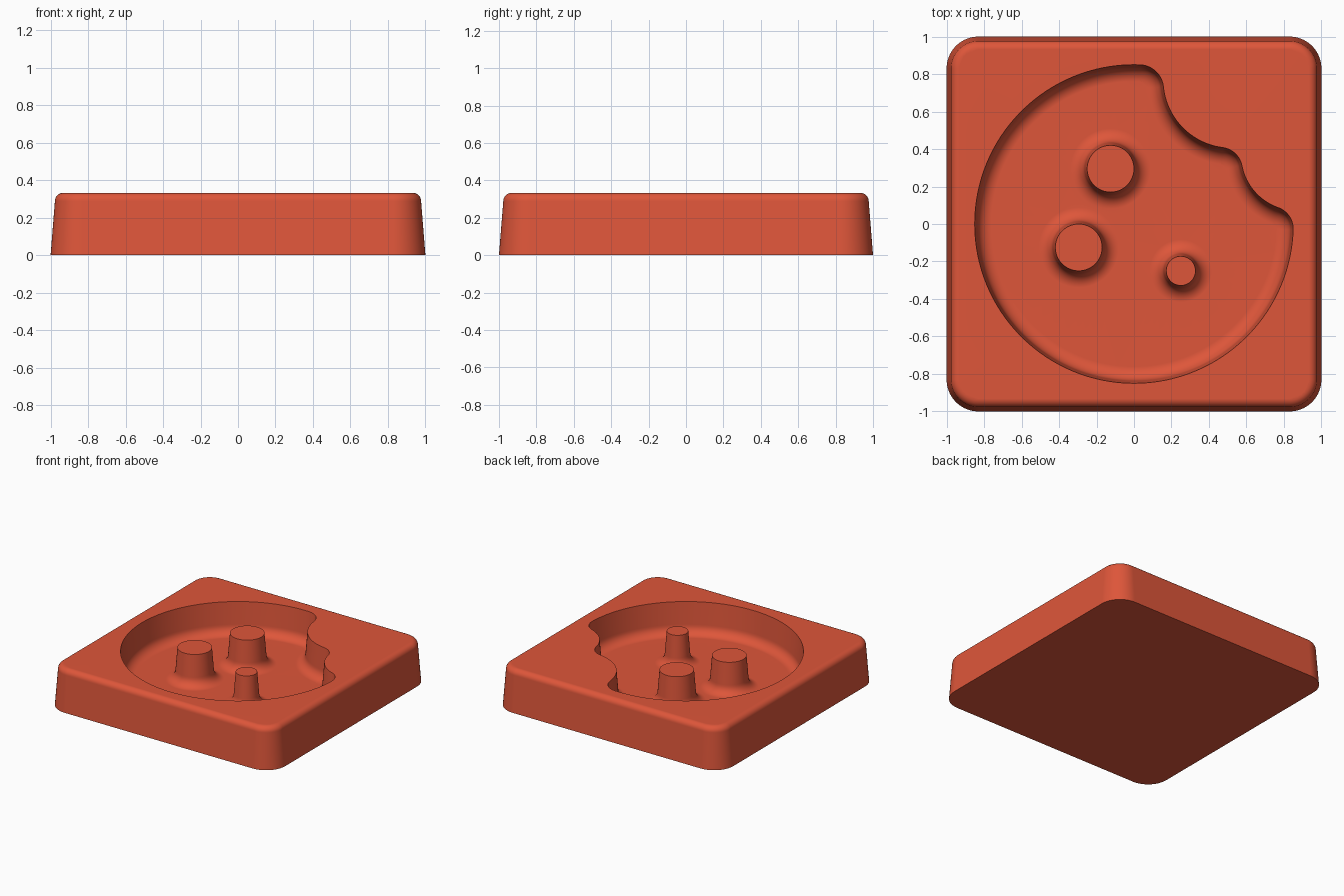
import bpy
import bmesh
from math import cos, sin, pi, tau, atan2, hypot, sqrt
from mathutils import Vector

cube = bpy.data.objects.get("Cube")
if cube:
    bpy.data.objects.remove(cube, do_unlink=True)

HEIGHT, FLOOR, DRAFT = 0.333, 0.083, 0.08
FILLET, EDGE, CORNER = 0.075, 0.045, 0.17

red = bpy.data.materials.new("brick red")
red.use_nodes = True
red.diffuse_color = (0.73, 0.093, 0.042, 1)
red.node_tree.nodes["Principled BSDF"].inputs["Base Color"].default_value = red.diffuse_color


def arc(center, radius, a, b, steps):
    return [(center[0] + radius * cos(a + (b - a) * i / steps),
             center[1] + radius * sin(a + (b - a) * i / steps)) for i in range(steps)]


def tangent_center(c0, r0, c1, r1):
    """Point at distance r0 from c0 and r1 from c1, left of the line c0-c1."""
    line = c1 - c0
    d = line.length
    a = (r0 * r0 - r1 * r1 + d * d) / (2 * d)
    u = line / d
    return c0 + u * a + Vector((-u.y, u.x)) * sqrt(r0 * r0 - a * a)


def angle(a, b):
    return atan2(b.y - a.y, b.x - a.x)


# Bitten disc: main circle, two bites and three rounded tips
DISC, R = Vector((0, 0)), 0.85
BITE_A, RA = Vector((0.52, 0.77)), 0.365
BITE_B, RB = Vector((0.87, 0.37)), 0.30
T1, T2, T3 = 0.13, 0.12, 0.12
TIP_1 = tangent_center(DISC, R - T1, BITE_A, RA + T1)
TIP_2 = tangent_center(BITE_B, RB + T2, BITE_A, RA + T2)
TIP_3 = tangent_center(BITE_B, RB + T3, DISC, R - T3)


def bitten_disc(inset):
    start, end = angle(DISC, TIP_1), angle(DISC, TIP_3)
    pieces = [
        (DISC, R - inset, start, end, 1, 120),
        (TIP_3, T3 - inset, end, angle(TIP_3, BITE_B), 1, 20),
        (BITE_B, RB + inset, angle(BITE_B, TIP_3), angle(BITE_B, TIP_2), -1, 24),
        (TIP_2, T2 - inset, angle(TIP_2, BITE_B), angle(TIP_2, BITE_A), 1, 16),
        (BITE_A, RA + inset, angle(BITE_A, TIP_2), angle(BITE_A, TIP_1), -1, 32),
        (TIP_1, T1 - inset, angle(TIP_1, BITE_A), start, 1, 20),
    ]
    points = []
    for center, radius, a, b, turn, steps in pieces:
        sweep = ((b - a) * turn) % tau * turn
        points += arc(center, radius, a, a + sweep, steps)
    return points


def rounded_square(inset):
    points = []
    c = 1 - CORNER
    for i in range(4):
        a = i * pi / 2
        s = pi / 4 + a
        center = (c * sqrt(2) * cos(s), c * sqrt(2) * sin(s))
        points += arc(center, CORNER - inset, a, a + pi / 2, 14)
        points.append((center[0] + (CORNER - inset) * cos(a + pi / 2),
                       center[1] + (CORNER - inset) * sin(a + pi / 2)))
    return points


def hollow_profile():
    """Offset and height pairs: drafted wall, then a fillet into the floor."""
    z0 = FLOOR + FILLET
    d0 = (HEIGHT - z0) * DRAFT
    curve = [(d0 + FILLET * (1 - cos(i * pi / 16)), z0 - FILLET * sin(i * pi / 16))
             for i in range(9)]
    return [(0, HEIGHT)] + curve


bm = bmesh.new()


def sweep_rings(shape, profile):
    """Skin a closed outline through a profile; return first and last rings."""
    rings = [[bm.verts.new((x, y, z)) for x, y in shape(d)] for d, z in profile]
    for low, high in zip(rings, rings[1:]):
        for i in range(len(low)):
            j = (i + 1) % len(low)
            bm.faces.new((low[i], low[j], high[j], high[i]))
    return rings[0], rings[-1]


def fill(*rings):
    edges = [bm.edges.get((r[i - 1], r[i])) for r in rings for i in range(len(r))]
    bmesh.ops.triangle_fill(bm, use_beauty=True, use_dissolve=False, edges=edges)


# Outer block with drafted sides and a rounded top edge
z_edge = HEIGHT - EDGE
d_edge = z_edge * DRAFT
block_profile = [(0, 0)] + [(d_edge + EDGE * (1 - cos(i * pi / 16)),
                             z_edge + EDGE * sin(i * pi / 16)) for i in range(9)]
bottom, top_rim = sweep_rings(rounded_square, block_profile)
bm.faces.new(bottom)

# Hollow wall
hollow_rim, floor_rim = sweep_rings(bitten_disc, hollow_profile())
fill(top_rim, hollow_rim)

# Three flared posts, flush with the top
post_bases = []
for x, y, radius in ((-0.125, 0.295, 0.125), (-0.295, -0.125, 0.125), (0.25, -0.25, 0.078)):
    cap, base = sweep_rings(lambda d: arc((x, y), radius + d, 0, tau, 64), hollow_profile())
    bm.faces.new(cap)
    post_bases.append(base)
fill(floor_rim, *post_bases)

bmesh.ops.recalc_face_normals(bm, faces=bm.faces)
mesh = bpy.data.meshes.new("mould_block")
bm.to_mesh(mesh)
bm.free()
mesh.materials.append(red)
block = bpy.data.objects.new("mould_block", mesh)
bpy.context.collection.objects.link(block)

# Smooth walls, sharp rims
bpy.ops.object.select_all(action='DESELECT')
block.select_set(True)
bpy.context.view_layer.objects.active = block
bpy.ops.object.shade_smooth_by_angle(angle=pi / 6)
weighted = block.modifiers.new("flat_face_normals", 'WEIGHTED_NORMAL')
weighted.keep_sharp = True
